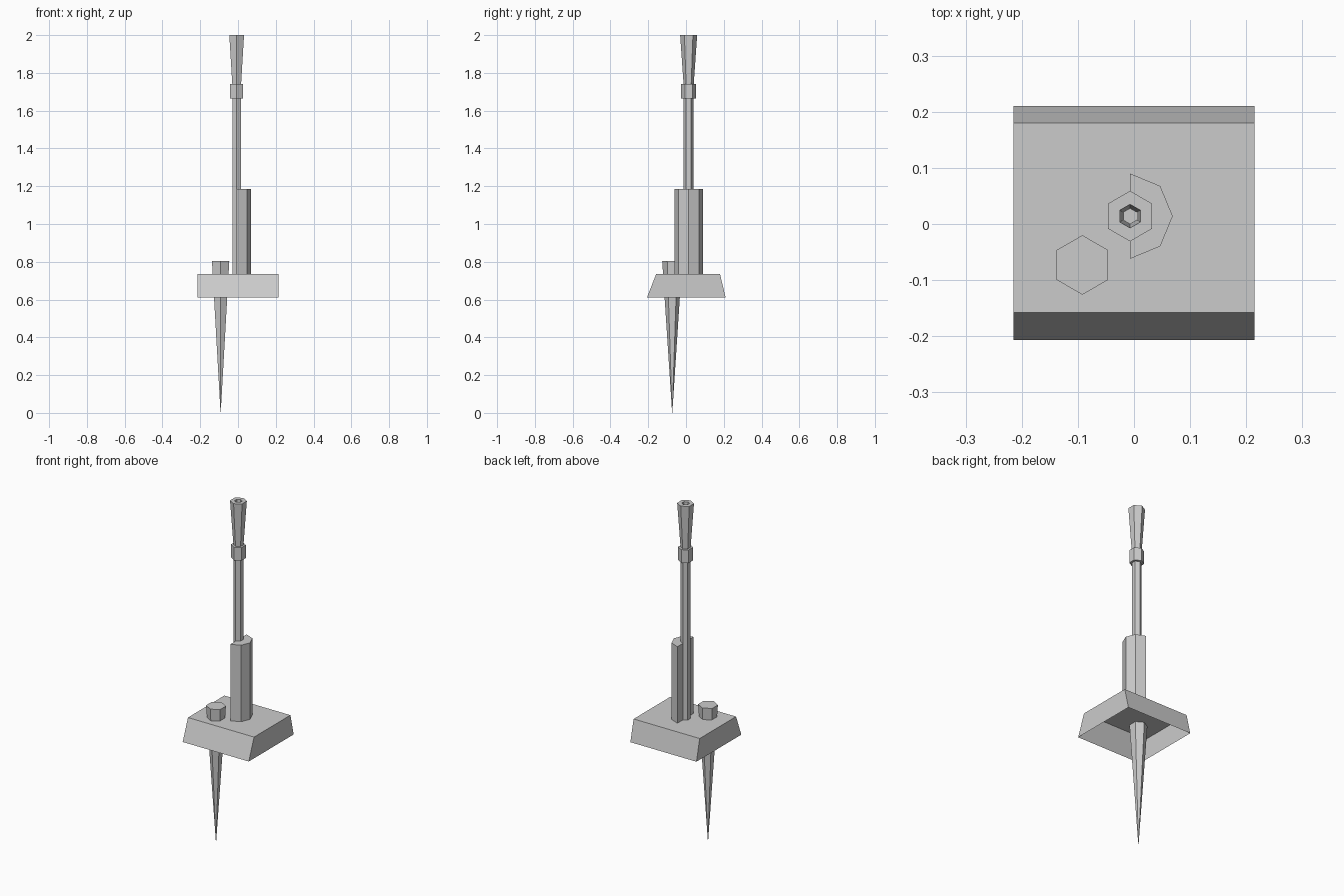
import bpy, bmesh
from math import sin, cos, pi

if "Cube" in bpy.data.objects:
    bpy.data.objects.remove(bpy.data.objects["Cube"])

POLE = (-0.007, 0.014)


def make(name, verts, faces):
    mesh = bpy.data.meshes.new(name)
    mesh.from_pydata(verts, [], faces)
    bm = bmesh.new()
    bm.from_mesh(mesh)
    bmesh.ops.recalc_face_normals(bm, faces=bm.faces)
    bm.to_mesh(mesh)
    bm.free()
    obj = bpy.data.objects.new(name, mesh)
    bpy.context.collection.objects.link(obj)
    return obj


def loft(name, rings, cap_start=True, cap_end=True):
    """Join equal-length rings of points into a flat-faced skin."""
    n = len(rings[0])
    faces = [(k * n + i, k * n + (i + 1) % n, (k + 1) * n + (i + 1) % n, (k + 1) * n + i)
             for k in range(len(rings) - 1) for i in range(n)]
    if cap_start:
        faces.append(tuple(range(n)))
    if cap_end:
        faces.append(tuple(range((len(rings) - 1) * n, len(rings) * n)))
    return make(name, [p for r in rings for p in r], faces)


def hexagon(centre, r, z):
    return [(centre[0] + r * sin(i * pi / 3), centre[1] + r * cos(i * pi / 3), z)
            for i in range(6)]


def hex_part(name, centre, profile, **caps):
    return loft(name, [hexagon(centre, r, z) for r, z in profile], **caps)


def rect(x, y0, y1, z):
    return [(-x, y0, z), (x, y0, z), (x, y1, z), (-x, y1, z)]


# Sloped mounting base, open underneath
loft("base", [rect(0.215, -0.207, 0.21, 0.61), rect(0.215, -0.158, 0.18, 0.735)],
     cap_start=False)

# Ground spike passing through the base
hex_part("ground_spike", (-0.092, -0.073), [(0.0005, 0.0), (0.053, 0.805)])

# Half-round riser support beside the pole
half = [(POLE[0] + 0.076 * sin(i * pi / 4), POLE[1] + 0.076 * cos(i * pi / 4))
        for i in range(5)]
loft("half_sleeve", [[(x, y, z) for x, y in half] for z in (0.735, 1.185)])

# Pole, collar and flared hollow nozzle
hex_part("pole", POLE, [(0.026, 0.735), (0.026, 1.70)])
hex_part("collar", POLE, [(0.04, 1.665), (0.04, 1.742)])
hex_part("nozzle", POLE, [(0.027, 1.742), (0.045, 2.0), (0.021, 2.0), (0.014, 1.88)])
